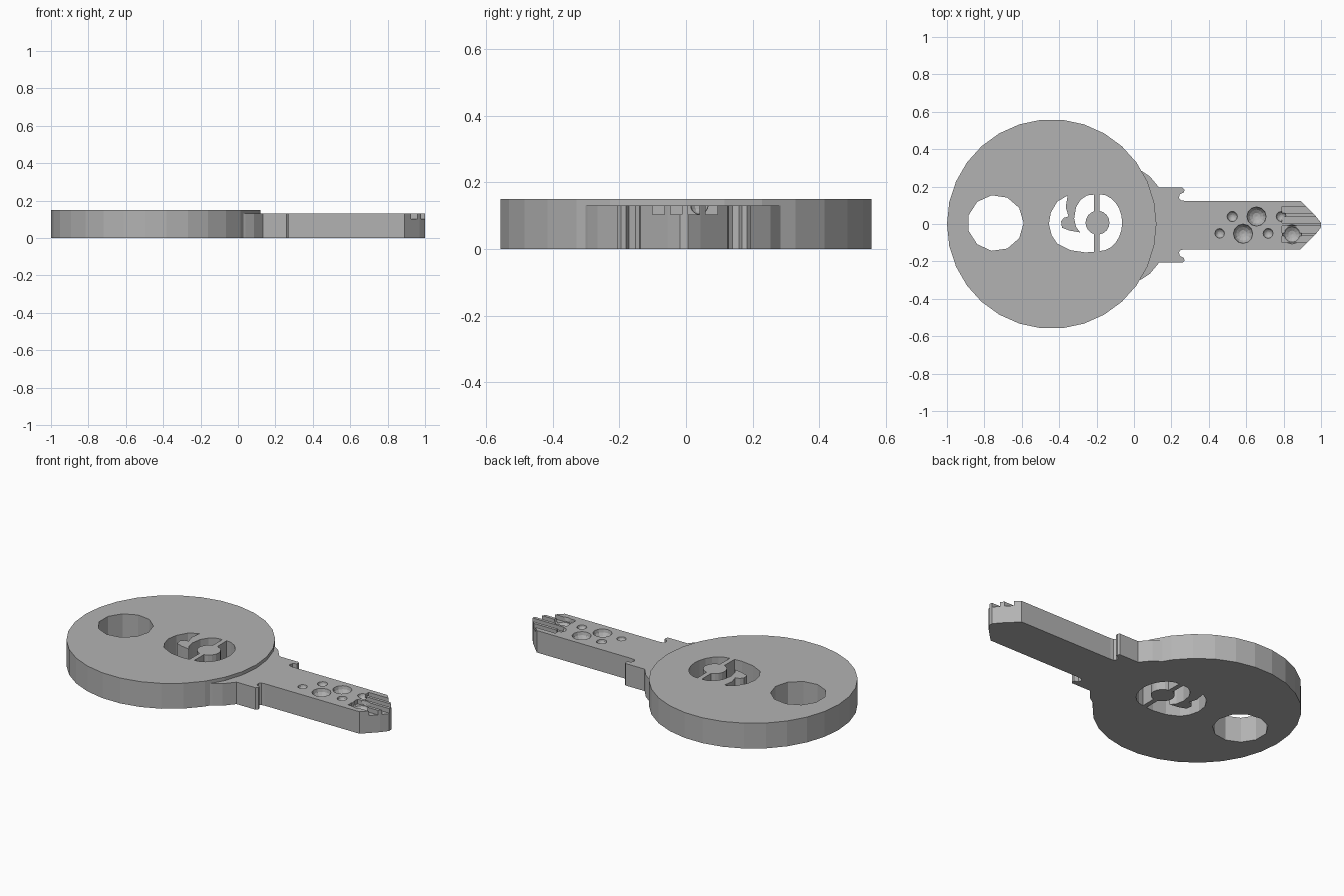
import bpy, bmesh
from math import cos, sin, radians, pi

if "Cube" in bpy.data.objects:
    bpy.data.objects.remove(bpy.data.objects["Cube"], do_unlink=True)

BOW_X, BOW_R, BOW_H, BLADE_H = -0.44, 0.56, 0.15, 0.13

grey = bpy.data.materials.new("plain grey")
grey.use_nodes = True
grey.diffuse_color = (0.45, 0.45, 0.45, 1)
grey.node_tree.nodes["Principled BSDF"].inputs["Base Color"].default_value = grey.diffuse_color


def finish(name, bm):
    bmesh.ops.recalc_face_normals(bm, faces=bm.faces[:])
    mesh = bpy.data.meshes.new(name)
    bm.to_mesh(mesh)
    bm.free()
    mesh.materials.append(grey)
    obj = bpy.data.objects.new(name, mesh)
    bpy.context.collection.objects.link(obj)
    return obj


def prism(name, outline, z0, z1):
    """Extrude a flat outline from z0 up to z1."""
    bm = bmesh.new()
    face = bm.faces.new([bm.verts.new((x, y, z0)) for x, y in outline])
    top = bmesh.ops.extrude_face_region(bm, geom=[face])
    verts = [v for v in top["geom"] if isinstance(v, bmesh.types.BMVert)]
    bmesh.ops.translate(bm, verts=verts, vec=(0, 0, z1 - z0))
    return finish(name, bm)


def ball(x, y, z, r):
    bm = bmesh.new()
    bmesh.ops.create_uvsphere(bm, u_segments=12, v_segments=8, radius=r)
    bmesh.ops.translate(bm, verts=bm.verts[:], vec=(x, y, z))
    return finish("cutter", bm)


def arc(cx, cy, rx, ry, a0, a1, n):
    angles = [radians(a0 + (a1 - a0) * i / n) for i in range(n + 1)]
    return [(cx + rx * cos(a), cy + ry * sin(a)) for a in angles]


def circle(cx, cy, r, n):
    return arc(cx, cy, r, r, 0, 360, n)[:-1]


def cut(obj, cutter):
    """Subtract a cutter, bake the result and remove the cutter."""
    cutter.hide_render = True
    mod = obj.modifiers.new("cut", 'BOOLEAN')
    mod.operation, mod.solver, mod.object = 'DIFFERENCE', 'EXACT', cutter
    bpy.context.view_layer.update()
    graph = bpy.context.evaluated_depsgraph_get()
    mesh = bpy.data.meshes.new_from_object(obj.evaluated_get(graph))
    obj.modifiers.clear()
    obj.data = mesh
    bpy.data.objects.remove(cutter, do_unlink=True)


# Round bow with a key ring hole
bow = prism("bow", circle(BOW_X, 0, BOW_R, 30), 0, BOW_H)
cut(bow, prism("cutter", circle(-0.74, 0.005, 0.15, 11), -0.1, 0.3))

# Pierced windows: half ring on one side of the hub, curled opening on the other
hub = (-0.195, 0.007)
half_ring = (arc(-0.185, hub[1], 0.122, 0.152, -90, 90, 12)
             + arc(*hub, 0.064, 0.064, 80, -80, 8))
curl = ([(-0.355, 0.152), (-0.41, 0.12), (-0.445, 0.06), (-0.455, 0.0),
         (-0.44, -0.06), (-0.41, -0.105), (-0.34, -0.14), (-0.26, -0.152),
         (-0.213, -0.149)]
        + arc(*hub, 0.064, 0.064, 254, 106, 8)
        + [(-0.213, 0.157), (-0.25, 0.153), (-0.285, 0.13), (-0.31, 0.09),
           (-0.32, 0.03), (-0.31, -0.015), (-0.288, -0.045), (-0.345, -0.035),
           (-0.385, -0.02), (-0.39, 0.015), (-0.375, 0.033), (-0.35, 0.04),
           (-0.365, 0.09)])
for window in (half_ring, curl):
    cut(bow, prism("cutter", window, -0.1, 0.3))

# Blade with shoulders, relief notches and pointed tip
half = [(0.0, 0.31), (0.04, 0.29), (0.085, 0.26), (0.135, 0.2), (0.26, 0.2),
        (0.27, 0.19), (0.267, 0.175), (0.245, 0.165), (0.24, 0.145),
        (0.25, 0.133), (0.27, 0.13), (0.89, 0.13), (0.97, 0.05), (1.0, 0.012)]
OFFSET = -0.006
outline = ([(x, y + OFFSET) for x, y in half]
           + [(x, -y + OFFSET) for x, y in reversed(half)])
blade = prism("blade", outline, 0, BLADE_H)
cut(blade, prism("cutter", circle(BOW_X, 0, BOW_R, 30), -0.1, 0.3))

# Round dimples on the blade face
for x, y, r in ((0.655, 0.04, 0.052), (0.583, -0.052, 0.052), (0.845, -0.055, 0.052),
                (0.525, 0.04, 0.028), (0.458, -0.05, 0.026),
                (0.717, -0.05, 0.027), (0.787, 0.04, 0.027)):
    cut(blade, ball(x, y, BLADE_H + 0.001, r))

# Grooves running out through the tip
for i in range(4):
    y = -0.1 + 0.053 * i
    slot = [(0.79, y), (1.1, y), (1.1, y + 0.035), (0.79, y + 0.035)]
    cut(blade, prism("cutter", slot, 0.103, 0.2))
